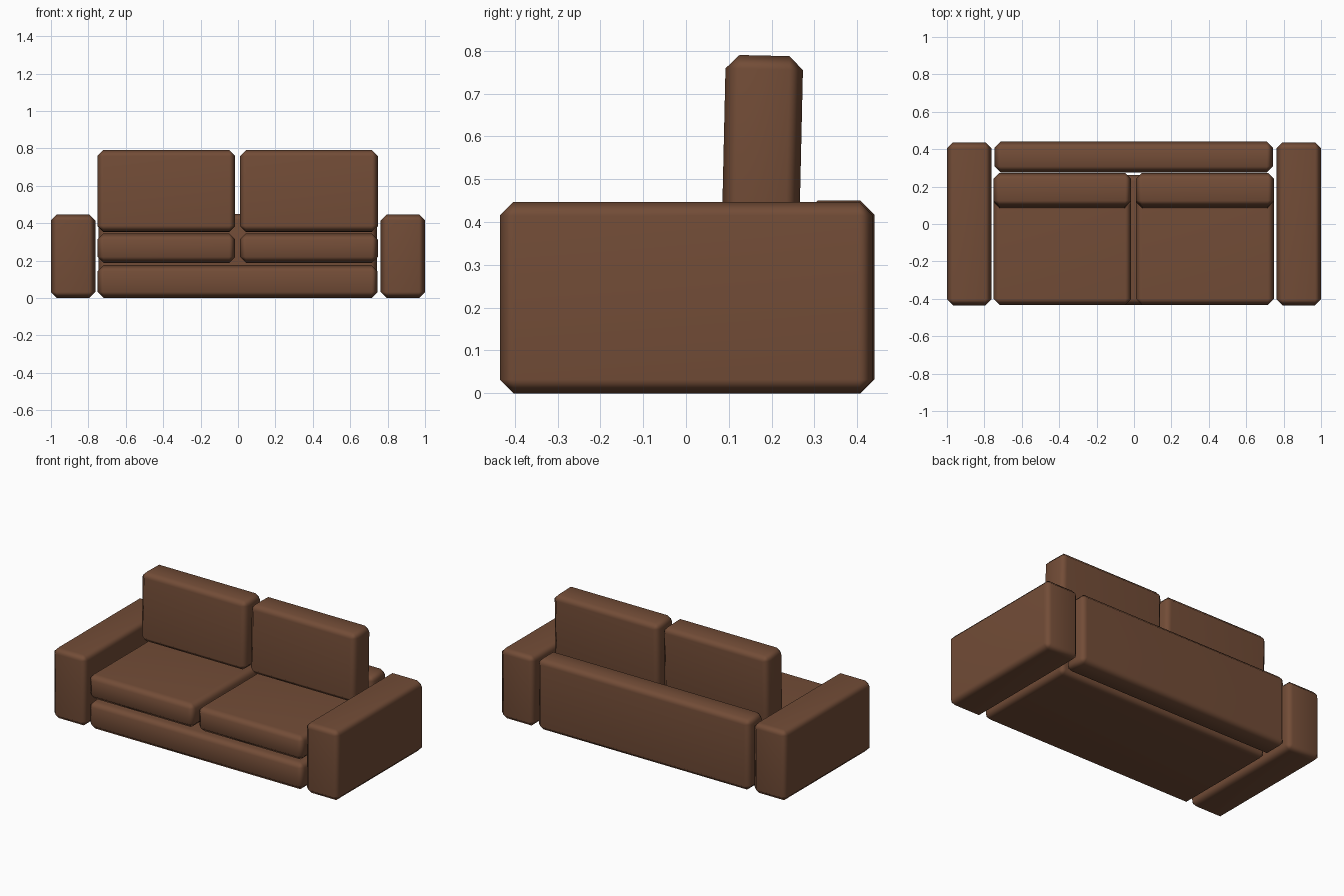
import bpy
import math

if "Cube" in bpy.data.objects:
    bpy.data.objects.remove(bpy.data.objects["Cube"])

leather = bpy.data.materials.new("brown_leather")
leather.diffuse_color = (0.17, 0.073, 0.038, 1)
leather.use_nodes = True
leather.node_tree.nodes["Principled BSDF"].inputs["Base Color"].default_value = leather.diffuse_color


def padded_box(name, x, y, z, tilt=0.0, chamfer=0.032):
    """Chamfered, softly shaded block spanning the given (min, max) ranges."""
    centre = [(a + b) / 2 for a, b in (x, y, z)]
    bpy.ops.mesh.primitive_cube_add(size=1, location=centre)
    ob = bpy.context.object
    ob.name = name
    ob.scale = [b - a for a, b in (x, y, z)]
    bpy.ops.object.transform_apply(location=False, rotation=False, scale=True)
    ob.rotation_euler.x = math.radians(tilt)
    ob.data.materials.append(leather)
    bevel = ob.modifiers.new("chamfer", 'BEVEL')
    bevel.width = chamfer
    bevel.segments = 1
    bevel.limit_method = 'NONE'
    bpy.ops.object.shade_smooth()
    # keeps the large panels flat while the chamfers blend softly
    normals = ob.modifiers.new("soft_edges", 'WEIGHTED_NORMAL')
    normals.keep_sharp = True
    return ob


# Frame: base and back panel
padded_box("base", (-0.75, 0.747), (-0.432, 0.262), (0.0, 0.175))
padded_box("back_panel", (-0.745, 0.742), (0.276, 0.44), (0.0, 0.45))

# Arms
padded_box("left_arm", (-1.0, -0.763), (-0.435, 0.437), (0.0, 0.447))
padded_box("right_arm", (0.763, 1.0), (-0.435, 0.437), (0.0, 0.447))

# Seat and back cushions, the back ones leaning slightly
for side, x in (("left", (-0.752, -0.015)), ("right", (0.01, 0.748))):
    padded_box(side + "_seat_cushion", x, (-0.432, 0.262), (0.188, 0.345))
    padded_box(side + "_back_cushion", x, (0.088, 0.269), (0.353, 0.789), tilt=-1.3)
